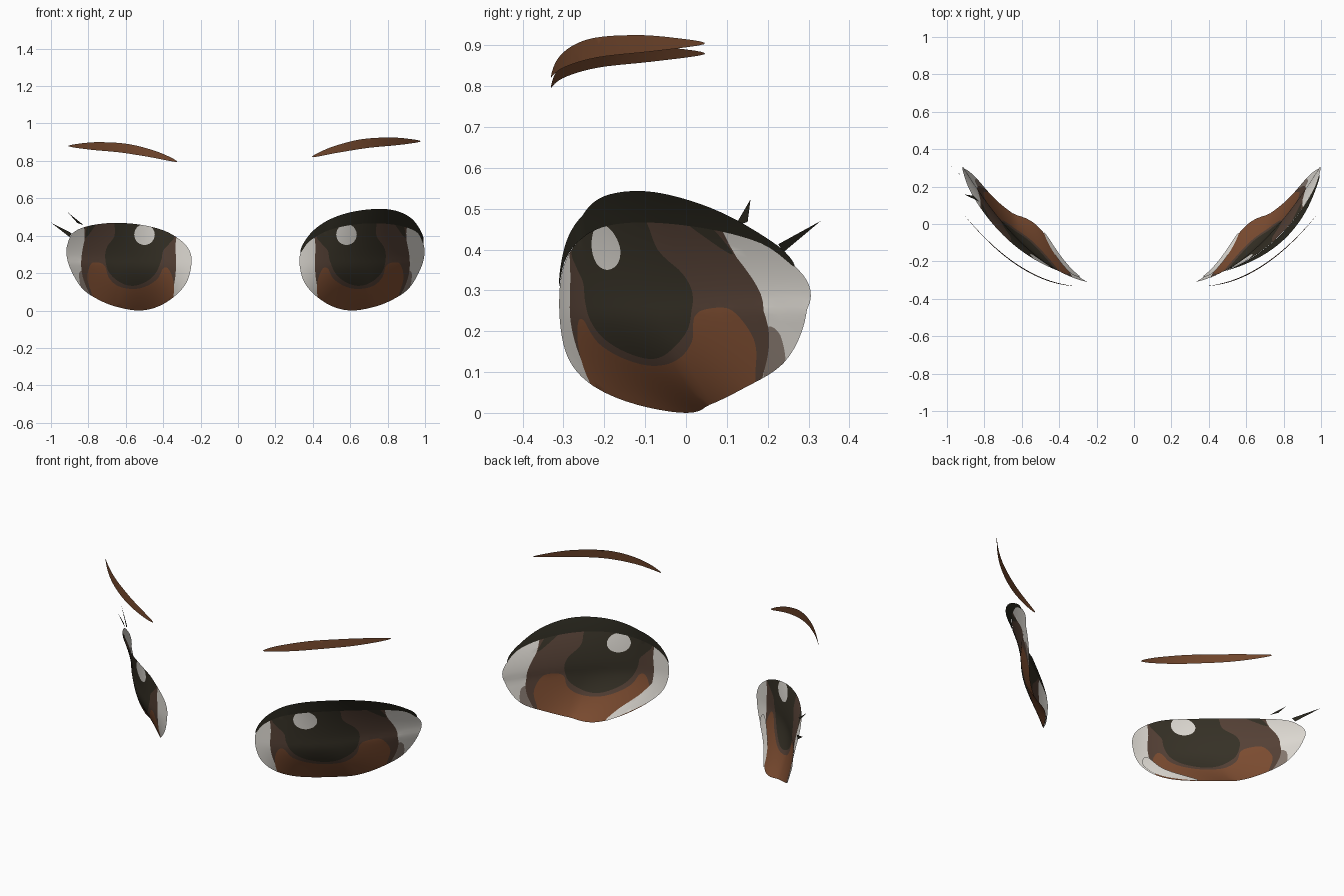
import bpy, bmesh, math
from mathutils import Vector
from mathutils.geometry import delaunay_2d_cdt

cube = bpy.data.objects.get("Cube")
if cube:
    bpy.data.objects.remove(cube, do_unlink=True)


def material(name, color):
    mat = bpy.data.materials.new(name)
    mat.use_nodes = True
    mat.diffuse_color = (*color, 1)
    mat.node_tree.nodes["Principled BSDF"].inputs["Base Color"].default_value = (*color, 1)
    return mat


WHITE = material("eye white", (0.72, 0.69, 0.64))
IRIS = material("dark brown iris", (0.09, 0.052, 0.036))
AMBER = material("warm brown iris", (0.2, 0.072, 0.03))
PUPIL = material("near black pupil", (0.036, 0.03, 0.019))
SHADE = material("grey brown shade", (0.24, 0.19, 0.16))
LID = material("black brown lash", (0.021, 0.019, 0.012))
BROW = material("brown brow", (0.16, 0.059, 0.024))


def smooth_loop(points, steps=5):
    """Closed Catmull-Rom curve through a few points."""
    pts = [Vector(p) for p in points]
    n, out = len(pts), []
    for i in range(n):
        a, b, c, d = (pts[(i + k) % n] for k in (-1, 0, 1, 2))
        for s in range(steps):
            t = s / steps
            out.append((b * 2 + (c - a) * t + (a * 2 - b * 5 + c * 4 - d) * t ** 2
                        + (b * 3 - a - c * 3 + d) * t ** 3) / 2)
    return out


def inside(p, loop):
    hit = False
    for a, b in zip(loop, loop[1:] + loop[:1]):
        if (a.y > p.y) != (b.y > p.y):
            if p.x < a.x + (b.x - a.x) * (p.y - a.y) / (b.y - a.y):
                hit = not hit
    return hit


def add_mesh(name, verts, faces, mats):
    mesh = bpy.data.meshes.new(name)
    mesh.from_pydata(verts, [], faces)
    for mat in mats:
        mesh.materials.append(mat)
    bpy.context.collection.objects.link(bpy.data.objects.new(name, mesh))
    return mesh


def sheet(name, layers, depth, side=1, shift=(0, 0), step=0.02):
    """Curved sheet: the first outline is its edge, later ones are cut into it as colours."""
    loops = [smooth_loop(points) for points, mat in layers]
    rim = loops[0]
    coords, edges = [], []
    for loop in loops:
        start, n = len(coords), len(loop)
        coords += loop
        edges += [(start + i, start + (i + 1) % n) for i in range(n)]
    count = int(1 / step) + 1
    grid = [Vector((i * step, j * step)) for i in range(count) for j in range(count)]
    coords += [p for p in grid if inside(p, rim)]
    flat, _, tris = delaunay_2d_cdt(coords, edges, [], 0, 1e-5)[:3]
    faces, slots = [], []
    for tri in tris:
        mid = sum((flat[i] for i in tri), Vector((0, 0))) / len(tri)
        if inside(mid, rim):
            faces.append(tri if side > 0 else tri[::-1])
            slots.append(max(k for k, loop in enumerate(loops) if k == 0 or inside(mid, loop)))
    verts = [(side * p.x + shift[0], depth(p.x, p.y), p.y + shift[1]) for p in flat]
    mats = list(dict.fromkeys(mat for points, mat in layers))
    mesh = add_mesh(name, verts, faces, mats)
    for face, slot in zip(mesh.polygons, slots):
        face.material_index = mats.index(layers[slot][1])
        face.use_smooth = True
    # drop points left outside the rim
    bm = bmesh.new()
    bm.from_mesh(mesh)
    bmesh.ops.delete(bm, geom=[v for v in bm.verts if not v.link_faces], context="VERTS")
    bm.to_mesh(mesh)
    bm.free()


def eye_depth(x, z):
    """Wraps round the head, recedes at the bottom, leans forward at the outer top."""
    t = (x - 0.33) / 0.66
    y = -0.31 + 0.15 * t + 0.46 * t * t
    low = min(1, max(0, 0.25 - z) / 0.25)
    y += 0.165 * math.exp(-((x - 0.61) / 0.21) ** 2) * low ** 1.6
    y += 0.45 * max(0, x - 0.72) * low
    return y - 2.5 * max(0, x - 0.48) * max(0, z - 0.27) ** 1.5


def brow_depth(x, z):
    t = (x - 0.4) / 0.57
    return -0.325 + 0.03 * t + 0.33 * t * t + 0.12 * (z - 0.87)


# Outlines in the front plane
upper_edge = [(.335, .31), (.38, .37), (.475, .427), (.61, .46), (.754, .468),
              (.88, .452), (.96, .417), (.99, .36)]
lower_edge = [(.997, .3), (.975, .22), (.915, .12), (.83, .06), (.73, .02), (.61, 0),
              (.51, .02), (.42, .075), (.355, .15), (.33, .24)]
iris = [(.44, .55), (.415, .33), (.412, .22), (.425, .12), (.45, .02), (.6, -.1), (.8, -.05),
        (.87, .08), (.91, .18), (.918, .27), (.9, .38), (.86, .55)]
amber = [(.43, .05), (.425, .15), (.45, .22), (.48, .225), (.51, .17), (.57, .13), (.64, .115),
         (.72, .13), (.77, .175), (.79, .235), (.82, .255), (.865, .25), (.885, .18),
         (.865, .1), (.82, 0), (.65, -.1), (.48, -.05)]
pupil = [(.43, .52), (.42, .4), (.445, .36), (.48, .32), (.49, .27), (.52, .2), (.57, .155),
         (.64, .132), (.71, .15), (.77, .205), (.79, .28), (.78, .34), (.74, .4), (.71, .52)]
streak = [(.82, .5), (.87, .5), (.897, .39), (.86, .43)]
shade = [(.87, .07), (.9, .15), (.915, .21), (.93, .19), (.915, .11)]
glint = [(.58 + .055 * math.cos(a * math.pi / 4), .406 + .056 * math.sin(a * math.pi / 4))
         for a in range(8)]
lid_top = [(.985, .41), (.93, .49), (.845, .533), (.74, .543), (.6, .525), (.48, .482),
           (.395, .42), (.345, .35)]
corner = [(.37, .14), (.42, .078), (.51, .024), (.56, .008), (.53, .055), (.46, .12), (.4, .19)]
brow = [(.396, .82), (.49, .87), (.65, .914), (.81, .925), (.92, .917), (.975, .903),
        (.86, .885), (.7, .87), (.54, .845)]

# Eyes, the white showing behind their inner corners, and brows
layers = [(upper_edge + lower_edge, WHITE), (shade, SHADE), (iris, IRIS), (amber, AMBER),
          (pupil, PUPIL), (streak, PUPIL), (glint, WHITE)]
for label, side, shift, brow_shift in (("left", 1, (0, 0), (0, 0)),
                                       ("right", -1, (0.08, 0), (0.07, -0.025))):
    sheet(label + "_eye", layers, eye_depth, side, shift)
    sheet(label + "_inner_corner", [(corner, WHITE)],
          lambda x, z: eye_depth(x, z) + 0.008, side, shift)
    sheet(label + "_brow", [(brow, BROW)], brow_depth, side, brow_shift)

# Dark upper lid of the left eye, overlapping the top of the eye a little
lid_bottom = [(x, z - 0.002) for x, z in upper_edge]
sheet("left_upper_lid", [(lid_bottom + lid_top, LID)], lambda x, z: eye_depth(x, z) - 0.002)


# Flat pointed lashes at the outer corner of the right eye
def lash(name, base, tip, half_width):
    base, half = Vector(base), Vector(half_width)
    add_mesh(name, [base - half, base + half, Vector(tip)], [(0, 1, 2)], [LID])


lash("right_outer_lash", (-0.895, 0.232, 0.403), (-1.0, 0.33, 0.47), (0.006, -0.006, 0.01))
lash("right_upper_lash", (-0.842, 0.135, 0.462), (-0.908, 0.158, 0.523), (0.017, -0.016, -0.006))
